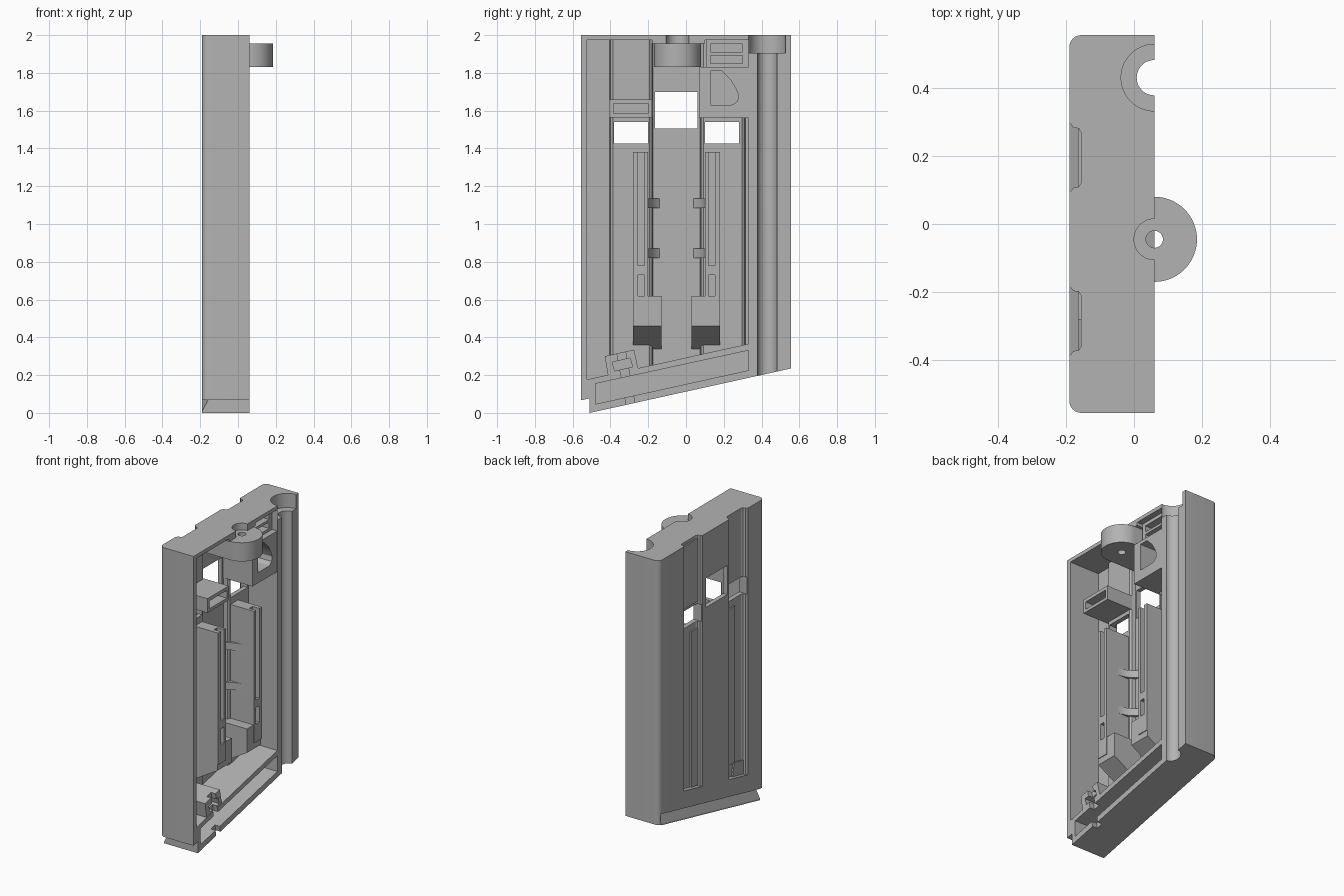
import bpy, bmesh, math

cube = bpy.data.objects.get("Cube")
if cube:
    bpy.data.objects.remove(cube, do_unlink=True)

grey = bpy.data.materials.new("plain grey")
grey.use_nodes = True
COLOR = (0.45, 0.45, 0.45, 1)
grey.diffuse_color = COLOR
grey.node_tree.nodes["Principled BSDF"].inputs["Base Color"].default_value = COLOR

RIM, FLOOR = 0.06, -0.16
TOP = 2.0


def slant(y):
    """Height of the sloping underside at y."""
    return 0.1125 + 0.2207 * y


def prism(name, pts, axis, a, b, shear=None):
    """Extrude a 2D outline along an axis; shear follows the sloping underside."""
    bm = bmesh.new()
    rings = []
    for d in (a, b):
        ring = []
        for u, v in pts:
            co = {"x": (d, u, v), "y": (u, d, v), "z": (u, v, d)}[axis]
            if shear == "all" or (shear == "low" and d == a):
                co = (co[0], co[1], co[2] + slant(co[1]))
            ring.append(bm.verts.new(co))
        rings.append(ring)
    n = len(pts)
    for i in range(n):
        j = (i + 1) % n
        bm.faces.new((rings[0][i], rings[0][j], rings[1][j], rings[1][i]))
    bm.faces.new(rings[0][::-1])
    bm.faces.new(rings[1])
    bmesh.ops.recalc_face_normals(bm, faces=bm.faces)
    me = bpy.data.meshes.new(name)
    bm.to_mesh(me)
    bm.free()
    me.materials.append(grey)
    ob = bpy.data.objects.new(name, me)
    bpy.context.scene.collection.objects.link(ob)
    return ob


def rect(u0, u1, v0, v1):
    return [(u0, v0), (u1, v0), (u1, v1), (u0, v1)]


def box(name, x0, x1, y0, y1, z0, z1, shear=None):
    return prism(name, rect(x0, x1, y0, y1), "z", z0, z1, shear)


def arc(cx, cy, r, start, end, n):
    angles = [math.radians(start + (end - start) * i / n) for i in range(n + 1)]
    return [(cx + r * math.cos(t), cy + r * math.sin(t)) for t in angles]


def rod(x, y, r, z0, z1):
    return prism("cutter", arc(x, y, r, 0, 360, 48)[:-1], "z", z0, z1)


def cut(ob, *cutters):
    """Subtract the cutters, bake the result and delete the cutters."""
    for c in cutters:
        c.hide_render = True
        m = ob.modifiers.new("cut", "BOOLEAN")
        m.operation, m.solver, m.object = "DIFFERENCE", "EXACT", c
    dg = bpy.context.evaluated_depsgraph_get()
    me = bpy.data.meshes.new_from_object(ob.evaluated_get(dg))
    ob.modifiers.clear()
    ob.data = me
    for c in cutters:
        bpy.data.objects.remove(c, do_unlink=True)
    return ob


# Outer shell with two rounded long edges and a sloping underside
outline = [(RIM, -0.555)] + arc(-0.155, -0.52, 0.035, 270, 180, 6)
outline += arc(-0.155, 0.52, 0.035, 180, 90, 6) + [(RIM, 0.555)]
shell = prism("shell", outline, "z", 0, TOP, "low")

# Main cavity, whose floor rises behind the two outer tracks
cavity = [(0.1, -0.525), (FLOOR, -0.525)]
for y0, y1 in ((-0.405, -0.175), (0.075, 0.315)):
    cavity += [(FLOOR, y0), (-0.135, y0 + 0.005), (-0.125, y0 + 0.018),
               (-0.125, y1 - 0.018), (-0.135, y1 - 0.005), (FLOOR, y1)]
cavity += [(FLOOR, 0.33), (0.1, 0.33)]
cutters = [prism("cutter", cavity, "z", 0.18, 1.975, "low")]

# Long tracks on the outside, open at the top
for y0, y1 in ((-0.385, -0.185), (0.095, 0.295)):
    track = [(-0.25, y0), (-0.187, y0), (-0.178, y0 + 0.012), (-0.163, y0 + 0.014),
             (-0.156, y0 + 0.025), (-0.156, y1 - 0.025), (-0.163, y1 - 0.014),
             (-0.178, y1 - 0.012), (-0.187, y1), (-0.25, y1)]
    cutters.append(prism("cutter", track, "z", 0.19, 2.1, "low"))

# Windows through the floor
for y0, y1, z0, z1 in ((-0.165, 0.06, 1.505, 1.7), (-0.38, -0.2, 1.425, 1.54),
                       (0.1, 0.28, 1.425, 1.54)):
    cutters.append(box("cutter", -0.3, 0.0, y0, y1, z0, z1))

# Pocket in the sloping beam, hook groove and corner step along the underside
pocket = [(-0.48, slant(-0.48) + 0.04), (0.33, slant(0.33) + 0.04),
          (0.33, slant(0.33) + 0.145), (-0.48, slant(-0.48) + 0.148)]
screw_channel = [(-0.37, 0.34), (-0.325, 0.35), (-0.265, 0.02), (-0.31, 0.01)]
cutters += [
    prism("cutter", pocket, "x", -0.13, 0.1),
    prism("cutter", [(-0.22, 0.075), (-0.155, 0.075), (-0.195, 0.0), (-0.22, 0.0)],
          "y", -0.6, 0.535, "all"),
    prism("cutter", rect(-0.3, 0.1, -0.1, 0.077), "y", -0.6, -0.51, "all"),
    prism("cutter", screw_channel, "x", 0.025, 0.1),
]

# Side rod channel with its wider seat, and the notch over the hinge boss
cutters += [rod(RIM, 0.43, 0.052, -0.1, 2.1), rod(RIM, 0.43, 0.098, 1.905, 2.12),
            rod(RIM, -0.045, 0.06, 1.955, 2.13)]
cut(shell, *cutters)

# Thickened top edge behind the boss
cut(box("boss_top_web", -0.17, RIM, -0.18, 0.1, 1.955, 1.985),
    rod(RIM, -0.045, 0.06, 1.9, 2.05))

# Round boss projecting from the open side
boss = arc(RIM, -0.045, 0.125, -90, 90, 32) + [(-0.17, 0.08), (-0.17, -0.17)]
cut(prism("hinge_boss", boss, "z", 1.83, 1.955), rod(RIM, -0.045, 0.025, 1.7, 2.1))

# Upper blocks: slotted socket, block with a D-shaped recess, slotted plate
cut(box("socket_block", -0.14, RIM - 0.002, -0.405, -0.18, 1.565, 1.66),
    box("cutter", -0.08, 0.1, -0.385, -0.2, 1.585, 1.637))
d_shape = [(0.13, 1.63), (0.13, 1.81), (0.19, 1.81), (0.235, 1.765), (0.265, 1.715),
           (0.278, 1.68), (0.272, 1.65), (0.25, 1.633), (0.235, 1.63)]
cut(box("recess_block", -0.165, RIM - 0.002, 0.07, 0.335, 1.56, 1.832),
    prism("cutter", d_shape, "x", -0.1, 0.1))
cut(box("slotted_plate", -0.165, 0.02, 0.105, 0.335, 1.83, 1.98),
    *[box("cutter", -0.05, 0.1, 0.13, 0.3, z, z + 0.042) for z in (1.85, 1.91)])

# Mirrored pair of rails and ramps either side of the central bay
CENTRE = -0.05
for side, word in ((-1, "right"), (1, "left")):
    def span(d0, d1):
        return sorted((CENTRE + side * d0, CENTRE + side * d1))
    y0, y1 = span(0.15, 0.23)
    s0, s1 = span(0.17, 0.203)
    cut(box(word + "_rail", -0.165, 0.05, y0, y1, 0.5, 1.38),
        box("cutter", 0.0, 0.1, s0, s1, 0.78, 1.5),
        box("cutter", 0.0, 0.1, s0, s1, 0.62, 0.73))
    y0, y1 = span(0.08, 0.23)
    prism(word + "_ramp", [(-0.165, 0.335), (0.045, 0.46), (0.045, 0.62), (-0.165, 0.62)],
          "y", y0, y1)

# Curved saddle ribs across the central bay
for i, z in enumerate((0.82, 1.085)):
    cut(box("saddle_rib_%d" % (i + 1), -0.165, -0.04, CENTRE - 0.16, CENTRE + 0.16, z, z + 0.05),
        rod(-0.04, CENTRE, 0.15, z - 0.1, z + 0.2))

# Tilted nut holder on the sloping beam
holder = [(-0.41, 0.18), (-0.25, 0.22), (-0.275, 0.335), (-0.43, 0.3)]
nut_slot = [(-0.378, 0.222), (-0.283, 0.244), (-0.296, 0.29), (-0.39, 0.268)]
cut(prism("nut_holder", holder, "x", -0.165, RIM - 0.002),
    prism("cutter", nut_slot, "x", -0.02, 0.1),
    prism("cutter", screw_channel, "x", 0.025, 0.12))

# Keep crisp edges while smoothing the curved faces
for ob in bpy.context.scene.objects:
    ob.select_set(ob.type == "MESH")
bpy.context.view_layer.objects.active = shell
bpy.ops.object.shade_smooth_by_angle(angle=math.radians(25))
